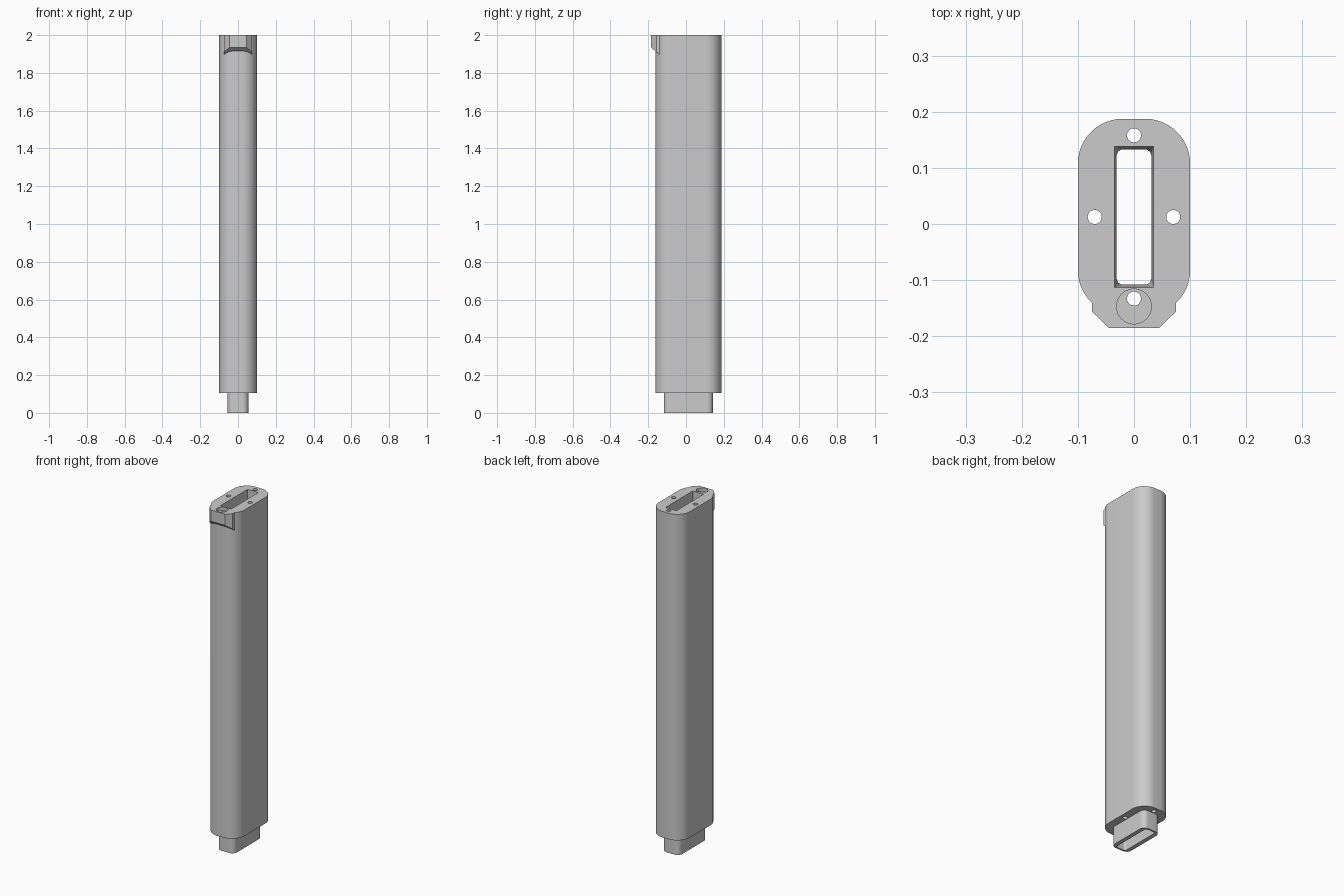
import bpy, bmesh, math

if "Cube" in bpy.data.objects:
    bpy.data.objects.remove(bpy.data.objects["Cube"], do_unlink=True)

MID_Y = 0.0125  # centre line of the sleeve
TOP = 2.0
SHOULDER = 0.105

grey = bpy.data.materials.new("plain grey")
grey.use_nodes = True
grey.diffuse_color = (0.6, 0.6, 0.6, 1)
grey.node_tree.nodes["Principled BSDF"].inputs["Base Color"].default_value = (0.6, 0.6, 0.6, 1)


def rounded_rect(hx, hy, r, steps=12):
    """Counter-clockwise outline of a rounded rectangle around MID_Y."""
    pts = []
    for i, (sx, sy) in enumerate([(1, 1), (-1, 1), (-1, -1), (1, -1)]):
        for k in range(steps + 1):
            a = math.pi / 2 * (i + k / steps)
            pts.append((sx * (hx - r) + r * math.cos(a),
                        MID_Y + sy * (hy - r) + r * math.sin(a)))
    return pts


def circle(x, y, r, n=32):
    return [(x + r * math.cos(2 * math.pi * i / n),
             y + r * math.sin(2 * math.pi * i / n)) for i in range(n)]


def at(outline, z):
    return [(x, y, z) for x, y in outline]


def loft(name, rings):
    """Closed solid through matching rings, listed from low to high."""
    bm = bmesh.new()
    loops = [[bm.verts.new(p) for p in ring] for ring in rings]
    n = len(loops[0])
    for low, high in zip(loops, loops[1:]):
        for i in range(n):
            j = (i + 1) % n
            bm.faces.new((low[i], low[j], high[j], high[i]))
    bm.faces.new(loops[0][::-1])
    bm.faces.new(loops[-1])
    bmesh.ops.recalc_face_normals(bm, faces=bm.faces[:])
    mesh = bpy.data.meshes.new(name)
    bm.to_mesh(mesh)
    bm.free()
    mesh.materials.append(grey)
    obj = bpy.data.objects.new(name, mesh)
    bpy.context.collection.objects.link(obj)
    return obj


def combine(target, tool, operation):
    mod = target.modifiers.new(tool.name, 'BOOLEAN')
    mod.operation, mod.solver, mod.object = operation, 'EXACT', tool
    bpy.context.view_layer.objects.active = target
    bpy.ops.object.modifier_apply(modifier=mod.name)
    bpy.data.objects.remove(tool, do_unlink=True)


# Long sleeve
body = loft("sleeve_body", [at(rounded_rect(0.1, 0.175, 0.08), z) for z in (SHOULDER, TOP)])

# Plug at the foot
foot = rounded_rect(0.055, 0.13, 0.03)
combine(body, loft("foot_plug", [at(foot, 0), at(foot, SHOULDER + 0.02)]), 'UNION')

# Front catch with a sloping underside
half = [(0.075, -0.13), (0.075, -0.156), (0.045, -0.185)]
catch = [(-x, y) for x, y in half] + half[::-1]
underside = [(x, y, 1.935 - 0.86 * (y + 0.185)) for x, y in catch]
combine(body, loft("front_catch", [underside, at(catch, TOP)]), 'UNION')

# Tapered slot along the whole length
slot = rounded_rect(0.031, 0.1205, 0.012)
mouth = rounded_rect(0.035, 0.1255, 0.001)
combine(body, loft("slot_cutter", [at(slot, -0.05), at(slot, SHOULDER), at(mouth, TOP + 0.01)]),
        'DIFFERENCE')

# Four thin bores around the slot
for x, y in [(0, 0.158), (0, -0.133), (0.07, MID_Y), (-0.07, MID_Y)]:
    bore = circle(x, y, 0.0125)
    combine(body, loft("bore_cutter", [at(bore, 0.05), at(bore, TOP + 0.05)]), 'DIFFERENCE')

# Shallow round pocket over the front bore
pocket = circle(0, -0.147, 0.031, 48)
combine(body, loft("pocket_cutter", [at(pocket, TOP - 0.02), at(pocket, TOP + 0.05)]),
        'DIFFERENCE')

# Smooth curves, crisp edges
bpy.ops.object.select_all(action='DESELECT')
body.select_set(True)
bpy.context.view_layer.objects.active = body
bpy.ops.object.shade_smooth_by_angle(angle=math.radians(30))
